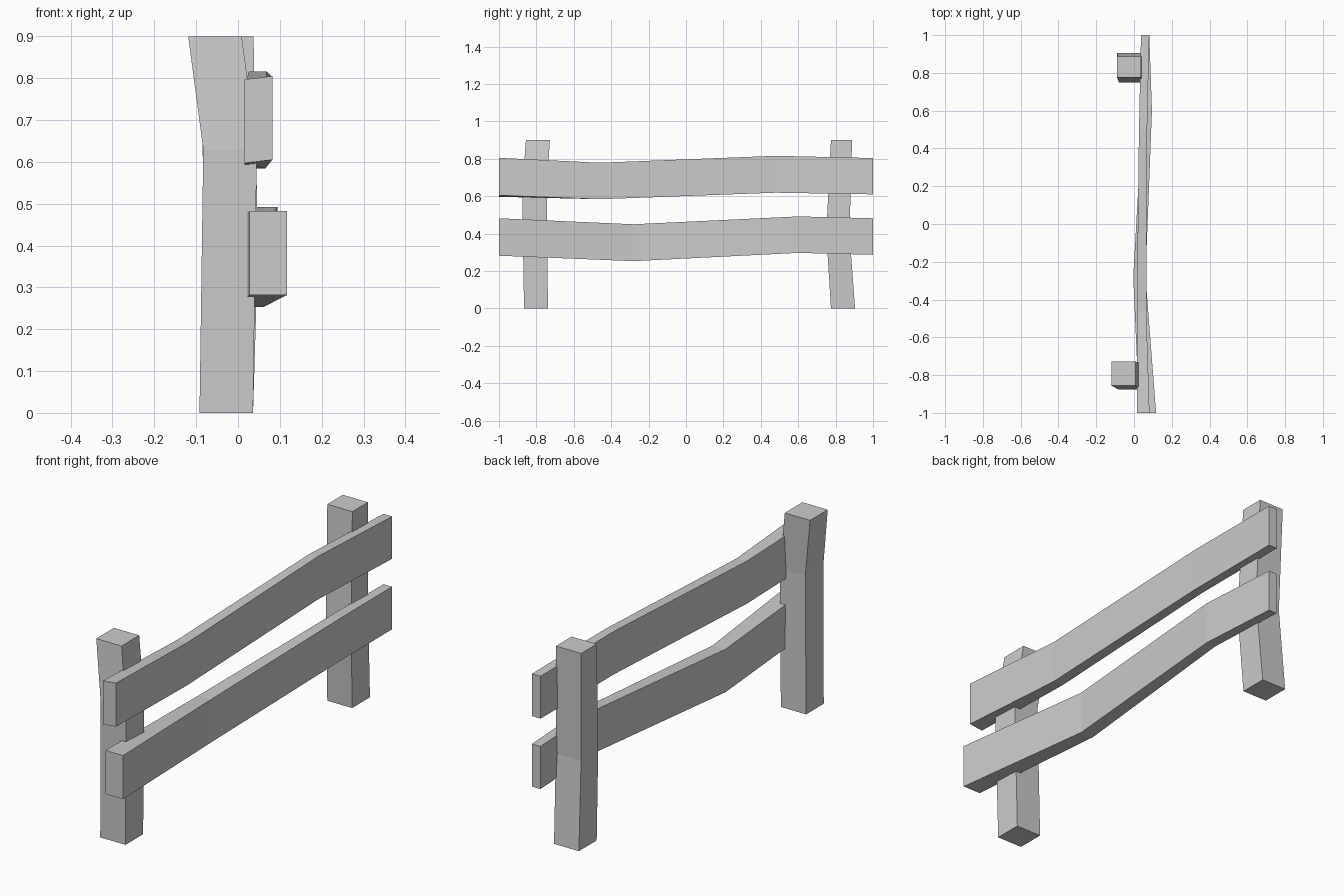
import bpy, bmesh

if "Cube" in bpy.data.objects:
    bpy.data.objects.remove(bpy.data.objects["Cube"])


def loft(name, rings):
    """Closed four-sided beam through a list of corner rings."""
    bm = bmesh.new()
    loops = [[bm.verts.new(p) for p in ring] for ring in rings]
    for a, b in zip(loops, loops[1:]):
        for i in range(4):
            j = (i + 1) % 4
            bm.faces.new((a[i], a[j], b[j], b[i]))
    bm.faces.new(loops[0])
    bm.faces.new(loops[-1])
    bmesh.ops.recalc_face_normals(bm, faces=bm.faces)
    mesh = bpy.data.meshes.new(name)
    bm.to_mesh(mesh)
    bm.free()
    obj = bpy.data.objects.new(name, mesh)
    bpy.context.collection.objects.link(obj)


def post(name, stations):
    # station: z, x min, x max, y min, y max
    loft(name, [[(x0, y0, z), (x1, y0, z), (x1, y1, z), (x0, y1, z)]
                for z, x0, x1, y0, y1 in stations])


def rail(name, stations):
    # station: y, x min, x max, z min, z max, drop of the inner edge
    loft(name, [[(x0, y, z0 - d), (x1, y, z0), (x1, y, z1), (x0, y, z1 - d)]
                for y, x0, x1, z0, z1, d in stations])


# Crooked posts
post("front_post", [(0.0, -0.092, 0.036, -0.866, -0.738),
                    (0.63, -0.083, 0.045, -0.876, -0.745),
                    (0.9, -0.119, 0.009, -0.856, -0.728)])
post("back_post", [(0.0, -0.09, 0.036, 0.775, 0.904),
                   (0.4, -0.08, 0.048, 0.75, 0.874),
                   (0.9, -0.09, 0.037, 0.775, 0.888)])

# Warped rails
rail("upper_rail", [(-1.0, 0.015, 0.082, 0.605, 0.805, 0.008),
                    (-0.46, 0.015, 0.065, 0.584, 0.779, 0.0),
                    (0.48, 0.026, 0.069, 0.619, 0.816, 0.0),
                    (1.0, 0.037, 0.081, 0.61, 0.804, 0.0)])
rail("lower_rail", [(-1.0, 0.028, 0.117, 0.282, 0.482, 0.0),
                    (-0.28, -0.004, 0.061, 0.253, 0.45, 0.0),
                    (0.6, 0.046, 0.095, 0.297, 0.492, 0.0),
                    (1.0, 0.038, 0.081, 0.287, 0.482, 0.0)])
